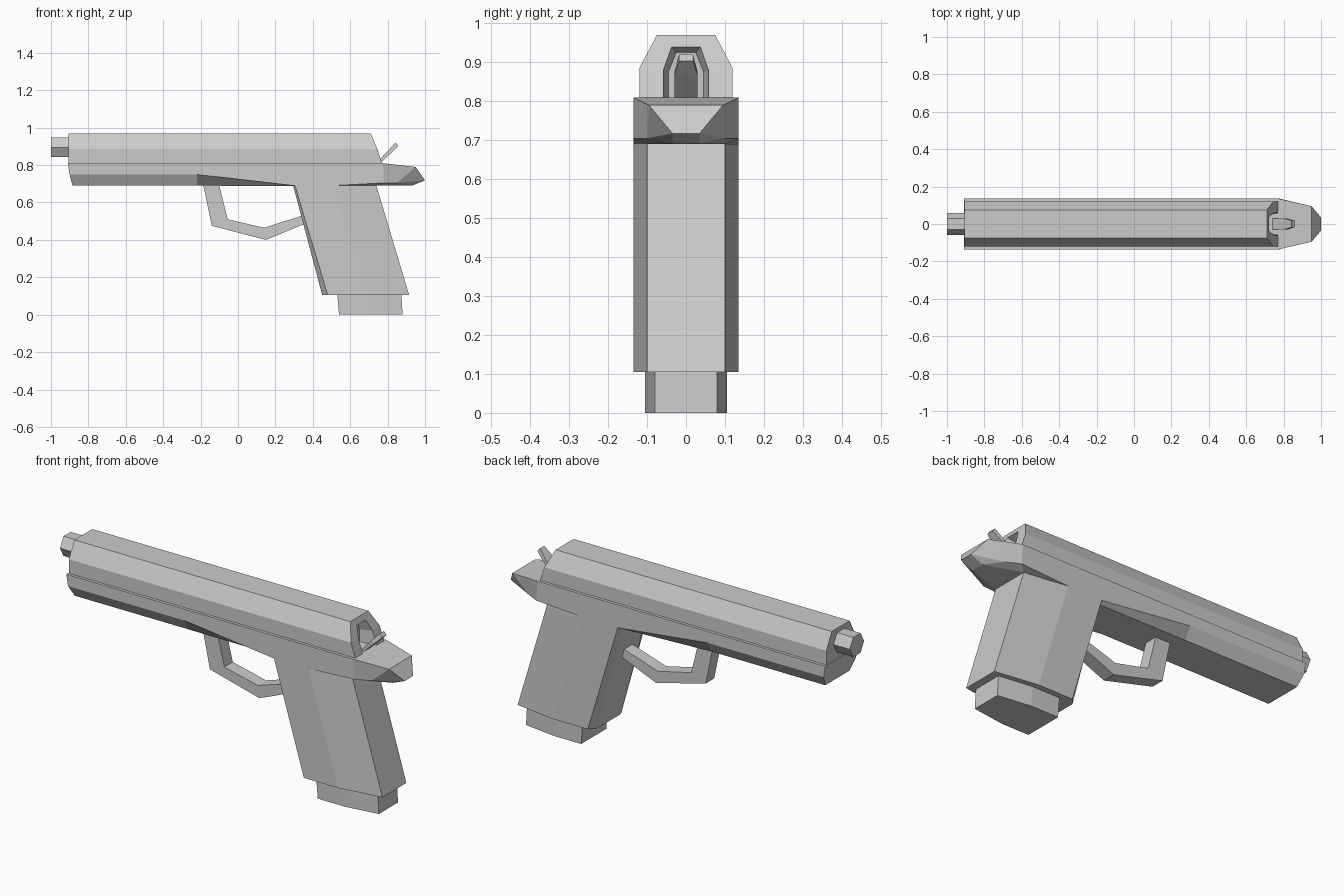
import bpy
import bmesh
import math

cube = bpy.data.objects.get("Cube")
if cube:
    bpy.data.objects.remove(cube, do_unlink=True)

# One plain grey for every part
grey = bpy.data.materials.new("plain_grey")
colour = (0.6, 0.6, 0.6, 1)
grey.diffuse_color = colour
grey.use_nodes = True
grey.node_tree.nodes["Principled BSDF"].inputs["Base Color"].default_value = colour


def loft(name, sections, closed=True):
    """Skin a row of half sections (x, half width, z), each mirrored across y = 0."""
    bm = bmesh.new()
    rings = []
    for half in sections:
        ring = [bm.verts.new((x, w, z)) for x, w, z in half]
        ring += [bm.verts.new((x, -w, z)) for x, w, z in reversed(half)]
        rings.append(ring)
    n = len(rings[0])
    for a, b in zip(rings, rings[1:]):
        for i in range(n if closed else n - 1):
            j = (i + 1) % n
            bm.faces.new((a[i], a[j], b[j], b[i]))
    bm.faces.new(rings[0])
    bm.faces.new(rings[-1])
    bmesh.ops.remove_doubles(bm, verts=bm.verts, dist=0.0005)
    bmesh.ops.recalc_face_normals(bm, faces=bm.faces)
    mesh = bpy.data.meshes.new(name)
    bm.to_mesh(mesh)
    bm.free()
    mesh.materials.append(grey)
    obj = bpy.data.objects.new(name, mesh)
    bpy.context.collection.objects.link(obj)
    return obj


def station(x_values, outline):
    """Place an outline of (half width, z) at the given x positions."""
    return [(x, w, z) for x, (w, z) in zip(x_values, outline)]


# Slide with a tapered notch in its slanted rear, open where it sits on the frame
shell = [(0.12, 0.81), (0.12, 0.885), (0.075, 0.97)]
loft("slide", [
    station([-0.905] * 3, shell),
    station([0.77, 0.745, 0.71], shell),
    station([0.77, 0.747, 0.722], [(0.058, 0.81), (0.058, 0.88), (0.037, 0.94)]),
    station([0.68] * 3, [(0.045, 0.81), (0.045, 0.875), (0.025, 0.925)]),
], closed=False)

# Hexagonal barrel
hexagon = [(0.06 * math.sin(a), 0.895 - 0.06 * math.cos(a))
           for a in (math.radians(d) for d in (30, 90, 150))]
loft("barrel", [station([x] * 3, hexagon) for x in (-1.0, -0.88)])

# Frame: chamfered underside at the front, faceted tail at the rear
chamfered = [(0.1, 0.69), (0.135, 0.75), (0.135, 0.81)]
square = [(0.1, 0.688), (0.135, 0.69), (0.135, 0.81)]
loft("frame", [
    station([-0.885, -0.9, -0.91], chamfered),
    station([-0.22] * 3, chamfered),
    station([0.3] * 3, square),
    station([0.5] * 3, square),
    station([0.74, 0.78, 0.775], [(0.1, 0.69), (0.135, 0.705), (0.135, 0.81)]),
    station([0.93, 0.85, 0.95], [(0.035, 0.69), (0.1, 0.705), (0.095, 0.79)]),
    station([0.93, 1.0, 1.0], [(0.035, 0.69), (0.035, 0.718), (0.035, 0.718)]),
])

# Raked grip with a bevelled front and a tapering rear
grip_widths = (0.1, 0.135, 0.135, 0.1)
loft("grip", [
    [(x, w, z) for x, w in zip(xs, grip_widths)]
    for z, xs in ((0.69, (0.295, 0.305, 0.505, 0.74)),
                  (0.105, (0.45, 0.48, 0.68, 0.915)))
])

# Magazine base below the grip
base_widths = (0.105, 0.105, 0.08)
loft("magazine_base", [
    [(x, w, z) for x, w in zip(xs, base_widths)]
    for z, xs in ((0.12, (0.53, 0.69, 0.873)), (0.0, (0.54, 0.7, 0.88)))
])

# Trigger guard: a flat band through inner and outer corner points
inner = [(-0.102, 0.7), (-0.055, 0.51), (0.14, 0.465), (0.36, 0.535)]
outer = [(-0.187, 0.7), (-0.14, 0.475), (0.15, 0.4), (0.36, 0.487)]
loft("trigger_guard", [[(x, 0.035, z) for x, z in pair] for pair in zip(inner, outer)])

# Hammer rising out of the notch, narrower at its tip
loft("hammer", [
    [(0.75, 0.03, 0.8), (0.73, 0.03, 0.8)],
    [(0.82, 0.03, 0.866), (0.8, 0.03, 0.875)],
    [(0.857, 0.018, 0.903), (0.842, 0.018, 0.92)],
])
